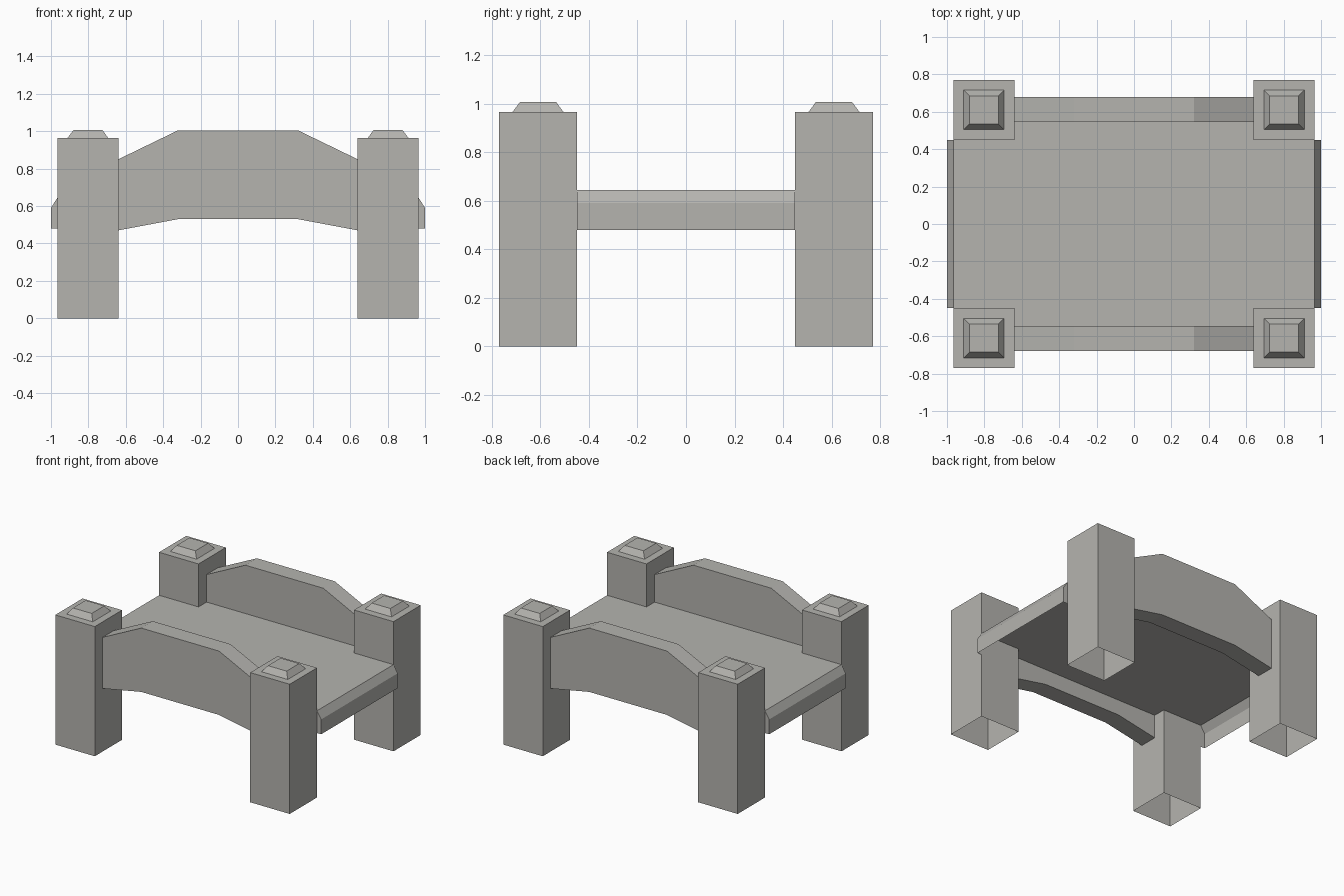
import bpy
import bmesh

cube = bpy.data.objects.get("Cube")
if cube:
    bpy.data.objects.remove(cube, do_unlink=True)

stone = bpy.data.materials.new("grey_stone")
stone.use_nodes = True
colour = (0.46, 0.455, 0.43, 1)
stone.diffuse_color = colour
stone.node_tree.nodes["Principled BSDF"].inputs["Base Color"].default_value = colour

POST_X, POST_Y = 0.8025, 0.61     # post centres
POST_IN_X, POST_IN_Y = 0.64, 0.45  # inner post faces
POST_OUT_X = 0.965
RAIL_IN, RAIL_OUT = 0.545, 0.68
DECK_Z, LIP_Z, LIP_BASE = 0.645, 0.59, 0.48


def finish(name, bm):
    mesh = bpy.data.meshes.new(name)
    bm.to_mesh(mesh)
    bm.free()
    mesh.materials.append(stone)
    obj = bpy.data.objects.new(name, mesh)
    bpy.context.collection.objects.link(obj)
    return obj


def add_face(bm, points):
    return bm.faces.new([bm.verts.new(p) for p in points])


# Corner post: hollow underneath, with a small blunt pyramid on top
def make_post(name, x, y):
    bm = bmesh.new()
    bmesh.ops.create_cube(bm, size=1)
    for v in bm.verts:
        v.co = (v.co.x * 0.325, v.co.y * 0.32, (v.co.z + 0.5) * 0.965)
    bm.normal_update()
    bottom = [f for f in bm.faces if f.normal.z < -0.9]
    top = [f for f in bm.faces if f.normal.z > 0.9]
    bmesh.ops.delete(bm, geom=bottom, context='FACES_ONLY')
    bmesh.ops.inset_individual(bm, faces=top, thickness=0.077)
    bmesh.ops.inset_individual(bm, faces=top, thickness=0.044, depth=0.042)
    finish(name, bm).location = (x, y, 0)


# Arched side wall: profile extruded through its thickness
def make_rail(name, y0, y1):
    upper = [(POST_IN_X, 0.85), (0.32, 1.005)]
    lower = [(0.32, 0.53), (POST_IN_X, 0.47)]
    profile = upper + [(-x, z) for x, z in reversed(upper)]
    profile += [(-x, z) for x, z in reversed(lower)] + lower
    bm = bmesh.new()
    face = add_face(bm, [(x, y0, z) for x, z in profile])
    ext = bmesh.ops.extrude_face_region(bm, geom=[face], use_keep_orig=True)
    verts = [g for g in ext["geom"] if isinstance(g, bmesh.types.BMVert)]
    bmesh.ops.translate(bm, verts=verts, vec=(0, y1 - y0, 0))
    bmesh.ops.recalc_face_normals(bm, faces=bm.faces)
    finish(name, bm)


# Deck: open shell with chamfered lips at both ends
def make_deck():
    bm = bmesh.new()
    half = [(POST_IN_X, DECK_Z), (POST_OUT_X, DECK_Z), (1, LIP_Z), (1, LIP_BASE)]
    path = [(-x, z) for x, z in reversed(half)] + half
    h = POST_IN_Y
    for (x0, z0), (x1, z1) in zip(path, path[1:]):
        add_face(bm, [(x0, -h, z0), (x1, -h, z1), (x1, h, z1), (x0, h, z0)])
    lip = [(POST_OUT_X, LIP_BASE), (1, LIP_BASE), (1, LIP_Z), (POST_OUT_X, DECK_Z)]
    for sy in (-1, 1):
        # strip between the posts, reaching the side walls
        ys = sorted((sy * h, sy * RAIL_IN))
        x = POST_IN_X
        add_face(bm, [(-x, ys[0], DECK_Z), (x, ys[0], DECK_Z),
                      (x, ys[1], DECK_Z), (-x, ys[1], DECK_Z)])
        # lip cheeks
        for sx in (-1, 1):
            pts = [(sx * px, sy * h, pz) for px, pz in lip]
            add_face(bm, pts if sx * sy < 0 else pts[::-1])
    bmesh.ops.remove_doubles(bm, verts=bm.verts, dist=0.0001)
    finish("deck", bm)


for sy, depth in ((-1, "front"), (1, "back")):
    make_rail(depth + "_side_wall", sy * RAIL_IN, sy * RAIL_OUT)
    for sx, side in ((-1, "right"), (1, "left")):
        make_post(f"{depth}_{side}_post", sx * POST_X, sy * POST_Y)
make_deck()
